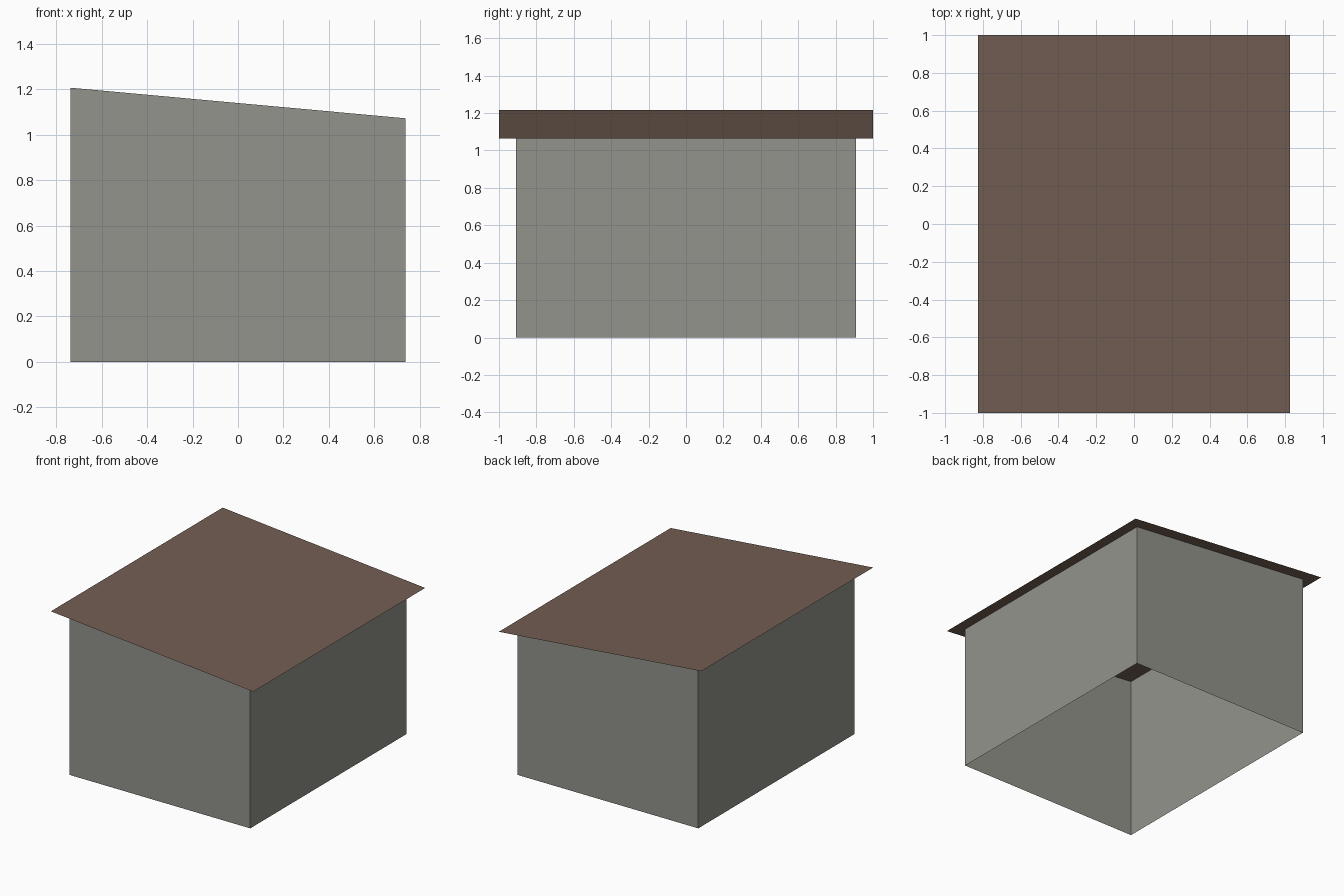
import bpy, bmesh

if "Cube" in bpy.data.objects:
    bpy.data.objects.remove(bpy.data.objects["Cube"])

HX, HY = 0.737, 0.91        # wall half sizes
RX, RY = 0.825, 1.0         # roof half sizes
MID, SLOPE = 1.14, 0.0912   # roof height at centre, fall per unit x


def roof_z(x):
    return MID - SLOPE * x


def material(name, rgb):
    m = bpy.data.materials.new(name)
    m.diffuse_color = (*rgb, 1.0)
    m.use_nodes = True
    m.node_tree.nodes["Principled BSDF"].inputs["Base Color"].default_value = m.diffuse_color
    return m


def finish(name, bm, mat):
    bmesh.ops.recalc_face_normals(bm, faces=bm.faces)
    me = bpy.data.meshes.new(name)
    bm.to_mesh(me)
    bm.free()
    me.materials.append(mat)
    ob = bpy.data.objects.new(name, me)
    bpy.context.collection.objects.link(ob)
    return ob


grey = material("wall grey", (0.29, 0.295, 0.26))
brown = material("roof brown", (0.17, 0.112, 0.086))

# Walls: four-sided shell, open below, top edge following the roof
corners = [(-HX, -HY), (HX, -HY), (HX, HY), (-HX, HY)]
bm = bmesh.new()
low = [bm.verts.new((x, y, 0)) for x, y in corners]
high = [bm.verts.new((x, y, roof_z(x))) for x, y in corners]
for i in range(4):
    j = (i + 1) % 4
    bm.faces.new((low[i], low[j], high[j], high[i]))
finish("walls", bm, grey)

# Roof: single sloping sheet overhanging the walls
bm = bmesh.new()
bm.faces.new([bm.verts.new((x, y, roof_z(x)))
              for x, y in [(-RX, -RY), (RX, -RY), (RX, RY), (-RX, RY)]])
roof = finish("roof", bm, brown)
if roof.data.polygons[0].normal.z < 0:
    roof.data.flip_normals()
